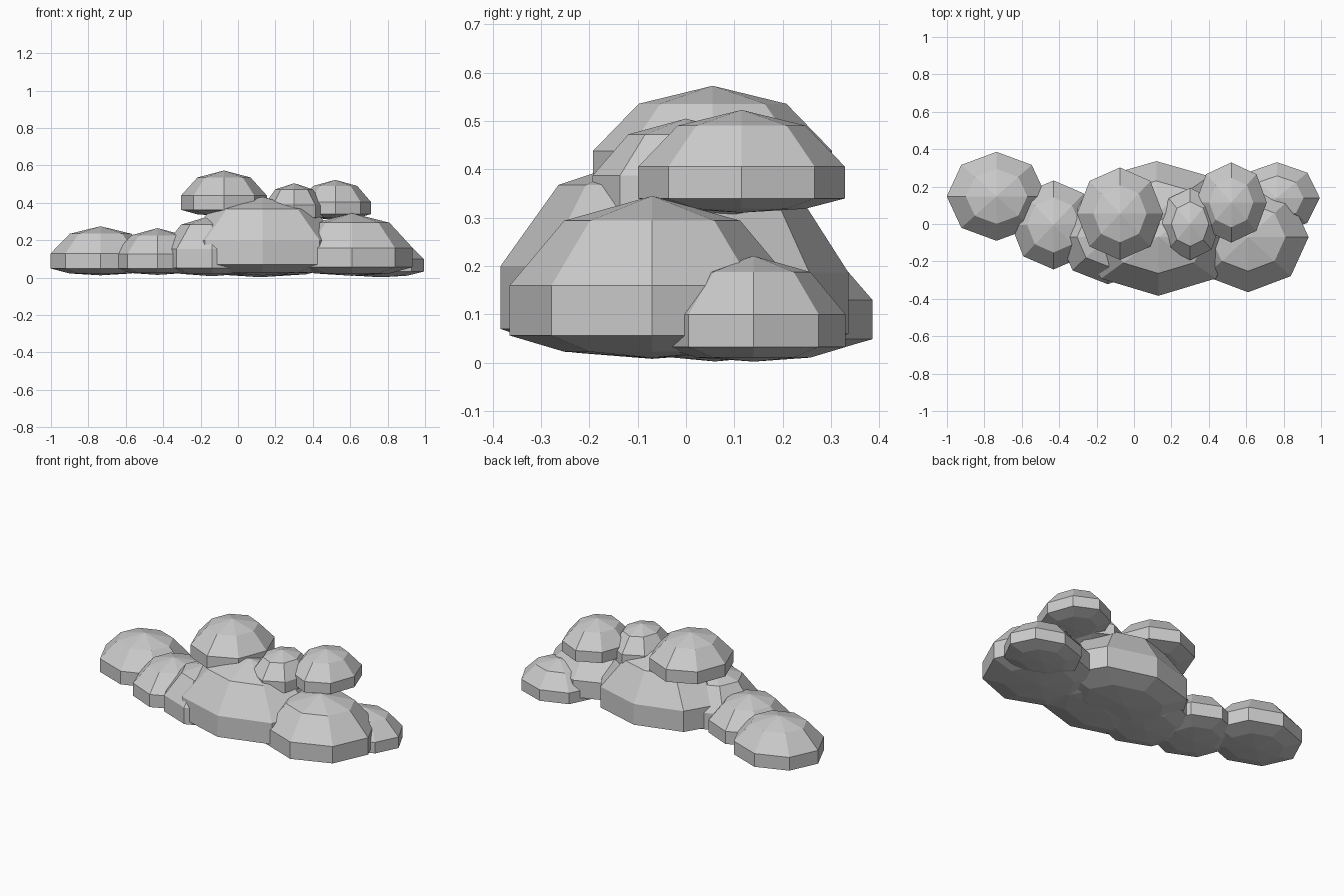
import bpy
import bmesh
from mathutils import Matrix, Vector

if "Cube" in bpy.data.objects:
    bpy.data.objects.remove(bpy.data.objects["Cube"], do_unlink=True)

# Single pale grey for the whole cloud
grey = bpy.data.materials.new("cloud_grey")
grey.use_nodes = True
colour = (0.6, 0.6, 0.6, 1)
grey.diffuse_color = colour
grey.node_tree.nodes["Principled BSDF"].inputs["Base Color"].default_value = colour

FLATTEN = 0.25  # how much of the lower half's depth remains


def puff(name, centre, radii):
    """Low-poly sphere with a squashed underside."""
    bm = bmesh.new()
    bmesh.ops.create_uvsphere(bm, u_segments=8, v_segments=5, radius=1)
    for v in bm.verts:
        if v.co.z < 0:
            v.co.z *= FLATTEN
    bmesh.ops.transform(bm, verts=bm.verts,
                        matrix=Matrix.Translation(Vector(centre)) @ Matrix.Diagonal((*radii, 1)))
    mesh = bpy.data.meshes.new(name)
    bm.to_mesh(mesh)
    bm.free()
    mesh.materials.append(grey)
    bpy.context.collection.objects.link(bpy.data.objects.new(name, mesh))


# Lower bank of puffs
puff("far_right_puff", (-0.735, 0.148, 0.065), (0.28, 0.25, 0.21))
puff("right_puff", (-0.43, -0.005, 0.065), (0.24, 0.25, 0.2))
puff("right_front_puff", (-0.14, -0.07, 0.073), (0.28, 0.265, 0.26))
puff("middle_front_puff", (0.13, -0.07, 0.096), (0.455, 0.33, 0.336))
puff("middle_back_puff", (0.12, 0.06, 0.085), (0.42, 0.29, 0.33))
puff("left_front_puff", (0.61, -0.07, 0.077), (0.34, 0.31, 0.268))
puff("far_left_puff", (0.765, 0.14, 0.046), (0.24, 0.2, 0.175))

# Upper puffs
puff("top_puff", (-0.075, 0.055, 0.378), (0.242, 0.26, 0.195))
puff("top_small_puff", (0.3, 0.0, 0.335), (0.17, 0.203, 0.17))
puff("top_left_puff", (0.52, 0.115, 0.353), (0.2, 0.225, 0.17))
